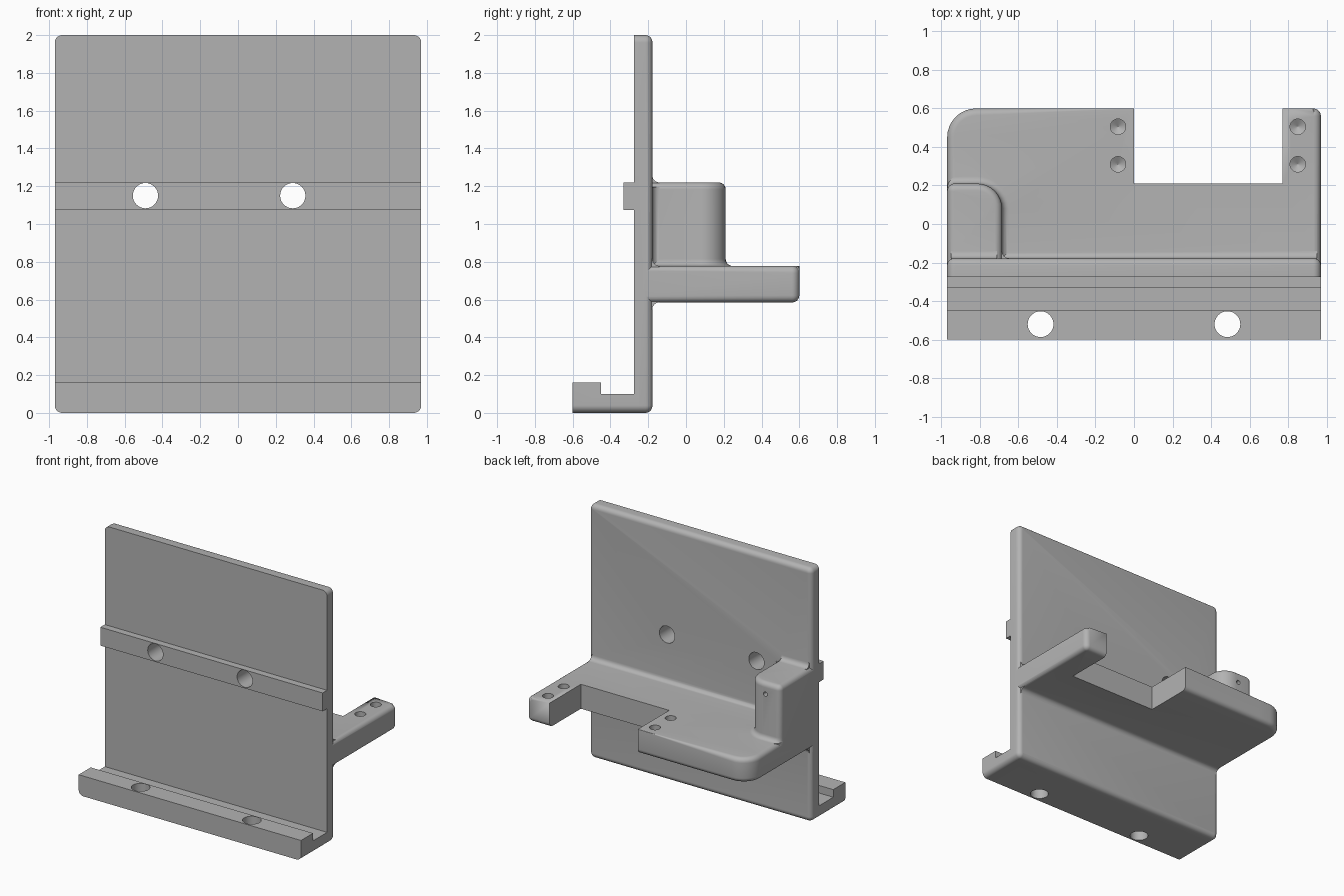
import bpy, bmesh, math
from mathutils import Vector

if "Cube" in bpy.data.objects:
    bpy.data.objects.remove(bpy.data.objects["Cube"])

grey = bpy.data.materials.new("plain grey")
grey.diffuse_color = (0.45, 0.45, 0.45, 1)
grey.use_nodes = True
grey.node_tree.nodes["Principled BSDF"].inputs["Base Color"].default_value = grey.diffuse_color
R = 0.037   # common edge rounding
X = 0.97    # half width


def arc(cx, cy, r, a0, a1, n=8):
    return [(cx + r * math.cos(math.radians(a0 + (a1 - a0) * i / n)),
             cy + r * math.sin(math.radians(a0 + (a1 - a0) * i / n))) for i in range(n + 1)]


def make(name, bm):
    bmesh.ops.remove_doubles(bm, verts=bm.verts, dist=1e-5)
    bmesh.ops.recalc_face_normals(bm, faces=bm.faces)
    me = bpy.data.meshes.new(name)
    bm.to_mesh(me)
    bm.free()
    me.materials.append(grey)
    ob = bpy.data.objects.new(name, me)
    bpy.context.collection.objects.link(ob)
    return ob


def swap(axis, u, v, w):
    return {"z": (u, v, w), "y": (u, w, v), "x": (w, u, v)}[axis]


def loft(name, pts, rings, weight=lambda m, n: (0, 0), axis="z"):
    """Counter-clockwise outline lofted through rings of (end, inset, level, rise).
    weight gives, per outline edge, how much of the rounding applies at each end."""
    count = len(pts)
    P = [Vector(p) for p in pts]
    normals, weights = [], []
    for i in range(count):
        d = (P[(i + 1) % count] - P[i]).normalized()
        n = Vector((d.y, -d.x))
        normals.append(n)
        weights.append(weight((P[i] + P[(i + 1) % count]) / 2, n))
    bm = bmesh.new()
    layers = []
    for end, inset, level, rise in rings:
        layer = []
        for i in range(count):
            a, b = normals[i - 1], normals[i]
            wa, wb = weights[i - 1][end], weights[i][end]
            det = a.x * b.y - a.y * b.x
            if abs(det) < 0.3:
                off, w = (a * wa + b * wb) / 2, (wa + wb) / 2
            else:
                off = Vector((wa * b.y - wb * a.y, wb * a.x - wa * b.x)) / det
                w = max(wa, wb)
            q = P[i] - off * inset
            layer.append(bm.verts.new(swap(axis, q.x, q.y, level + rise * w)))
        layers.append(layer)
    for lo, hi in zip(layers, layers[1:]):
        for i in range(count):
            j = (i + 1) % count
            bm.faces.new((lo[i], lo[j], hi[j], hi[i]))
    bm.faces.new(layers[0][::-1])
    bm.faces.new(layers[-1])
    return make(name, bm)


STEPS = [math.radians(15 * i) for i in range(7)]


def low_round(z):
    return [(0, R * (1 - math.sin(a)), z, R * (1 - math.cos(a))) for a in STEPS]


def high_round(z):
    return [(1, R * (1 - math.cos(a)), z, -R * (1 - math.sin(a))) for a in STEPS]


def flat(a, b):
    return [(0, 0, a, 0), (0, 0, b, 0)]


def box(name, x0, x1, y0, y1, z0, z1):
    return loft(name, [(x0, y0), (x1, y0), (x1, y1), (x0, y1)], flat(z0, z1))


def fillet(name, axis, u, v, su, sv, a, b):
    """Concave quarter strip in the corner at (u, v), opening towards (su, sv)."""
    e = -0.02
    prof = [(e, R), (e, e), (R, e)] + arc(R, R, R, 270, 180, 6)
    prof = [(u + su * p, v + sv * q) for p, q in prof]
    if su * sv < 0:
        prof.reverse()
    return loft(name, prof, flat(a, b), axis=axis)


def drill(x, y, z, r, depth, axis, tip=0.0):
    """Cylinder from the given start along -axis, with an optional cone tip."""
    prof = arc(0, 0, r, 0, 360, 32)[:-1]
    u, v, w = {"z": (x, y, z), "y": (x, z, y)}[axis]
    prof = [(u + p, v + q) for p, q in prof]
    rings = flat(w, w - depth)
    if tip:
        rings.append((0, r * 0.98, w - depth - tip, 0))
    return loft("drill", prof, rings, lambda m, n: (1, 1), axis)


def combine(target, other, op):
    m = target.modifiers.new("join", "BOOLEAN")
    m.operation, m.solver, m.object = op, "EXACT", other
    bpy.ops.object.select_all(action="DESELECT")
    bpy.context.view_layer.objects.active = target
    target.select_set(True)
    bpy.ops.object.modifier_apply(modifier=m.name)
    bpy.data.objects.remove(other)


# Upright plate, rounded on its rear rim
c = 0.04
plate = arc(-X + c, c, c, 180, 270) + arc(X - c, c, c, 270, 360) \
    + arc(X - c, 2 - c, c, 0, 90) + arc(-X + c, 2 - c, c, 90, 180)
bracket = loft("bracket", plate, [(0, 0, -0.275, 0)] + high_round(-0.178),
               lambda m, n: (0, 1), "y")

# Foot with a groove behind its lip
foot = loft("foot", arc(-X + c, c, c, 180, 270) + arc(X - c, c, c, 270, 360)
            + [(X, 0.16), (-X, 0.16)], flat(-0.6, -0.25), axis="y")
combine(foot, box("groove", -1.1, 1.1, -0.45, -0.2, 0.1, 0.3), "DIFFERENCE")

# Front rail
rail = box("rail", -X, X, -0.33, -0.25, 1.075, 1.22)

# Shelf with a rectangular notch and one large rounded corner
shelf_pts = [(-X, -0.23), (X, -0.23)] + arc(X - c, 0.6 - c, c, 0, 90) \
    + [(0.77, 0.6), (0.77, 0.21), (0, 0.21)] \
    + [(-0.82 * i / 8, 0.6) for i in range(8)] + arc(-0.82, 0.45, 0.15, 90, 180)


def shelf_weight(m, n):
    if m.y < -0.2 or (-0.01 < m.x < 0.78 and m.y < 0.599):
        return 0, 0                      # hidden edge and notch walls
    if n.y > 0.999:                      # rear edge, rounding fades out
        return 1, max(0, -m.x / 0.82) if m.x < 0 else 0
    return 1, 1


shelf = loft("shelf", shelf_pts, low_round(0.585) + high_round(0.778), shelf_weight)

# Corner block with a flared base
block_pts = [(-X, -0.23), (-0.685, -0.23)] + arc(-0.815, 0.08, 0.13, 0, 90) \
    + arc(-X + c, 0.21 - c, c, 90, 180)
flare = [(0, -R, 0.7, 0)] + [(0, -R * (1 - math.sin(a)), 0.778 + R * (1 - math.cos(a)), 0)
                             for a in STEPS]
block = loft("block", block_pts, flare + high_round(1.22),
             lambda m, n: (0, 0) if m.y < -0.2 else (max(0, 1 + min(0, n.x)), 1))

# Concave fillets against the plate
strips = [fillet("shelf_top_fillet", "x", -0.178, 0.778, 1, 1, -0.95, 0.95),
          fillet("shelf_under_fillet", "x", -0.178, 0.585, 1, -1, -0.95, 0.95),
          fillet("block_top_fillet", "x", -0.178, 1.22, 1, 1, -0.95, -0.71),
          fillet("block_side_fillet", "z", -0.685, -0.178, 1, 1, 0.74, 1.195)]

for part in [foot, rail, shelf, block] + strips:
    combine(bracket, part, "UNION")

# Through holes, blind screw holes and the small hole in the block
drills = [drill(x, 0.0, 1.15, 0.067, 0.5, "y") for x in (-0.49, 0.29)]
drills += [drill(x, -0.52, 0.3, 0.067, 0.5, "z") for x in (-0.485, 0.485)]
drills += [drill(x, y, 0.85, 0.04, 0.17, "z", 0.024) for x in (-0.083, 0.85) for y in (0.31, 0.505)]
drills += [drill(-0.84, 0.3, 1.13, 0.017, 0.2, "y", 0.01)]
for d in drills:
    combine(bracket, d, "DIFFERENCE")

bpy.ops.object.select_all(action="DESELECT")
bracket.select_set(True)
bpy.context.view_layer.objects.active = bracket
bpy.ops.object.shade_smooth_by_angle(angle=math.radians(30))
